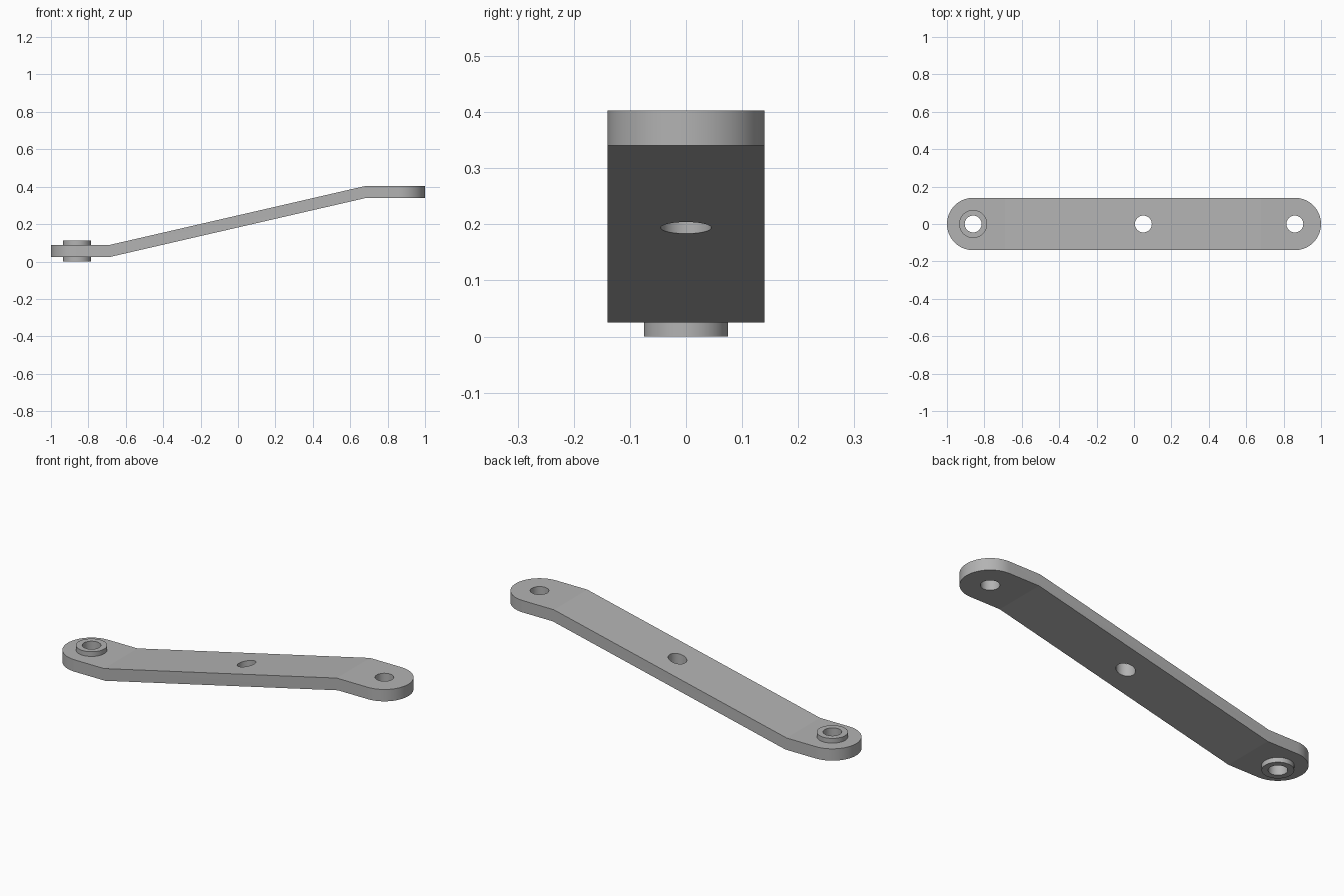
import bpy, bmesh
from math import pi, sin, cos

if "Cube" in bpy.data.objects:
    bpy.data.objects.remove(bpy.data.objects["Cube"])

END_X, HALF_W, BORE_R, COLLAR_R = 0.86, 0.14, 0.045, 0.075
LOW, HIGH, THICK = 0.025, 0.34, 0.063

grey = bpy.data.materials.new("plain_grey")
grey.use_nodes = True
colour = (0.45, 0.45, 0.45, 1)
grey.diffuse_color = colour
grey.node_tree.nodes["Principled BSDF"].inputs["Base Color"].default_value = colour


def prism(name, outline, direction):
    """Extrude a closed outline of points along a direction."""
    bm = bmesh.new()
    face = bm.faces.new([bm.verts.new(p) for p in outline])
    top = bmesh.ops.extrude_face_region(bm, geom=[face])["geom"]
    bmesh.ops.translate(bm, vec=direction,
                        verts=[v for v in top if isinstance(v, bmesh.types.BMVert)])
    bmesh.ops.recalc_face_normals(bm, faces=bm.faces)
    mesh = bpy.data.meshes.new(name)
    bm.to_mesh(mesh)
    bm.free()
    mesh.materials.append(grey)
    obj = bpy.data.objects.new(name, mesh)
    bpy.context.collection.objects.link(obj)
    return obj


def arc(x, radius, start, sweep, steps, z):
    return [(x + radius * cos(start + sweep * i / steps),
             radius * sin(start + sweep * i / steps), z) for i in range(steps + 1)]


def rod(name, x, radius, z0, z1):
    return prism(name, arc(x, radius, 0, 2 * pi, 64, z0)[:-1], (0, 0, z1 - z0))


def cut(target, cutter, operation):
    """Apply a boolean and discard the cutter."""
    mod = target.modifiers.new("cut", "BOOLEAN")
    mod.operation, mod.solver, mod.object = operation, "EXACT", cutter
    bpy.context.view_layer.objects.active = target
    bpy.ops.object.modifier_apply(modifier=mod.name)
    bpy.data.objects.remove(cutter)


# Bent strip, drawn as a side profile
lower = [(-1.1, LOW), (-0.682, LOW), (0.685, HIGH), (1.1, HIGH)]
upper = [(1.1, HIGH + THICK), (0.678, HIGH + THICK), (-0.689, LOW + THICK), (-1.1, LOW + THICK)]
bar = prism("link_bar", [(x, -0.2, z) for x, z in lower + upper], (0, 0.4, 0))

# Rounded ends
capsule = arc(END_X, HALF_W, -pi / 2, pi, 32, -0.1) + arc(-END_X, HALF_W, pi / 2, pi, 32, -0.1)
cut(bar, prism("end_cutter", capsule, (0, 0, 0.7)), "INTERSECT")

# Vertical holes, the first one sized for the bushing
for x, radius in ((-END_X, COLLAR_R), (0.05, BORE_R), (END_X, BORE_R)):
    cut(bar, rod("hole_cutter", x, radius, -0.1, 0.6), "DIFFERENCE")

# Bushing standing proud on both faces
bushing = rod("bushing", -END_X, COLLAR_R, 0, 0.113)
cut(bushing, rod("bore_cutter", -END_X, BORE_R, -0.1, 0.3), "DIFFERENCE")

for obj in (bar, bushing):
    bpy.ops.object.select_all(action="DESELECT")
    obj.select_set(True)
    bpy.context.view_layer.objects.active = obj
    bpy.ops.object.shade_smooth_by_angle(angle=0.17)
